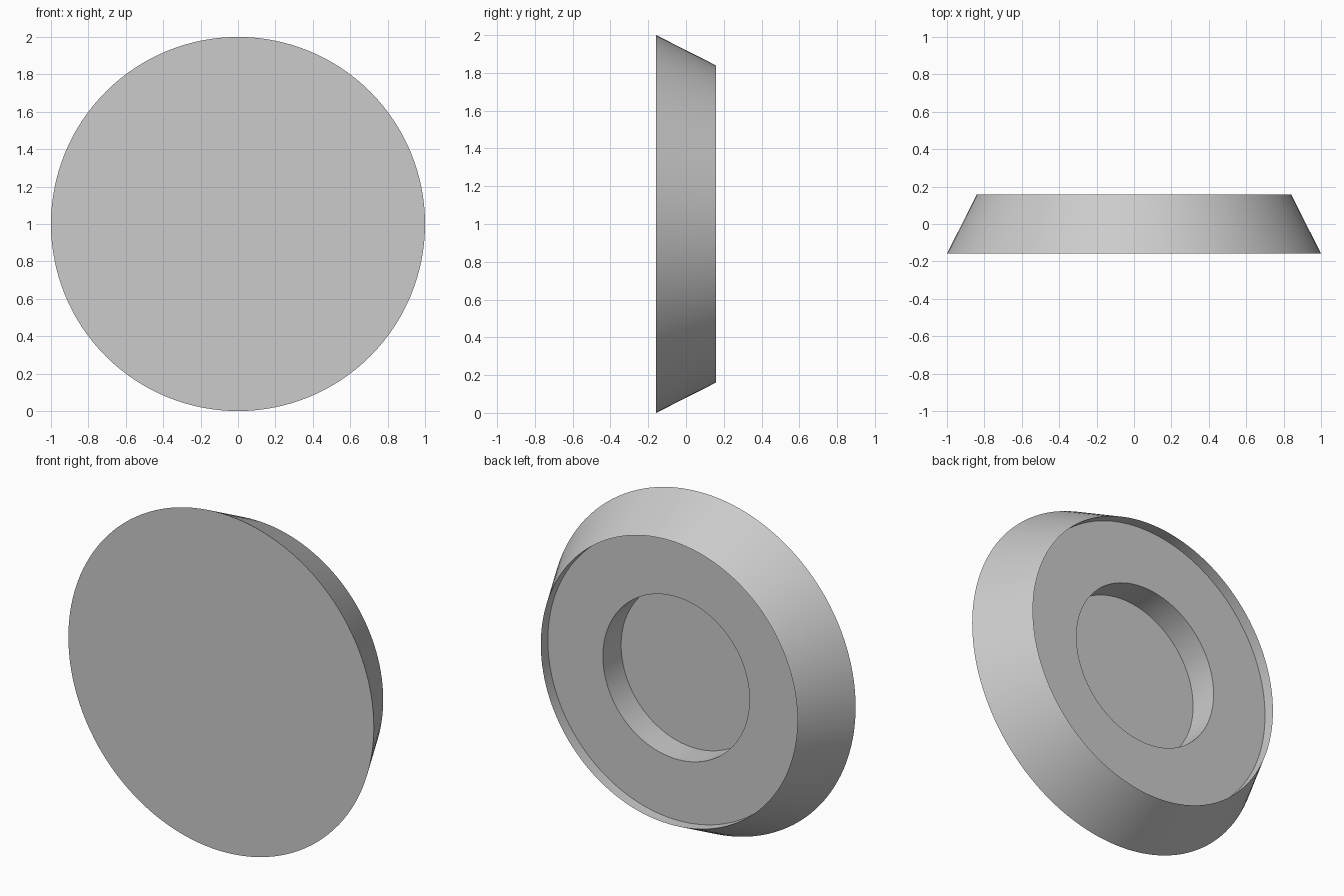
import bpy
import bmesh
import math
from mathutils import Vector

if "Cube" in bpy.data.objects:
    bpy.data.objects.remove(bpy.data.objects["Cube"], do_unlink=True)

SEGMENTS = 128
GREY = (0.6, 0.6, 0.6, 1.0)

grey = bpy.data.materials.new("plain_grey")
grey.use_nodes = True
grey.diffuse_color = GREY
grey.node_tree.nodes["Principled BSDF"].inputs["Base Color"].default_value = GREY


def lathe(name, profile, material):
    """Turn (radius, depth) points about the y axis; the ends are on the axis."""
    bm = bmesh.new()
    verts = [bm.verts.new((radius, depth, 0)) for radius, depth in profile]
    edges = [bm.edges.new(pair) for pair in zip(verts, verts[1:])]
    bmesh.ops.spin(bm, geom=verts + edges, cent=Vector(), axis=Vector((0, 1, 0)),
                   angle=math.tau, steps=SEGMENTS, use_duplicate=False)
    bmesh.ops.remove_doubles(bm, verts=bm.verts[:], dist=0.0001)
    bmesh.ops.recalc_face_normals(bm, faces=bm.faces[:])
    mesh = bpy.data.meshes.new(name)
    bm.to_mesh(mesh)
    bm.free()
    mesh.materials.append(material)
    obj = bpy.data.objects.new(name, mesh)
    bpy.context.collection.objects.link(obj)
    return obj


# Tapered disc with a sharp back rim, a shallow recess and a round socket
disc = lathe("tapered_disc", [
    (0, -0.158), (1, -0.158),       # flat front
    (0.84, 0.158),                  # sloped side up to the rim
    (0.84, 0.092), (0.48, 0.092),   # recessed back face
    (0.48, -0.079), (0, -0.079),    # socket wall and floor
], grey)
disc.location.z = 1

bpy.ops.object.select_all(action="DESELECT")
disc.select_set(True)
bpy.context.view_layer.objects.active = disc
bpy.ops.object.shade_smooth_by_angle(angle=math.radians(20))
